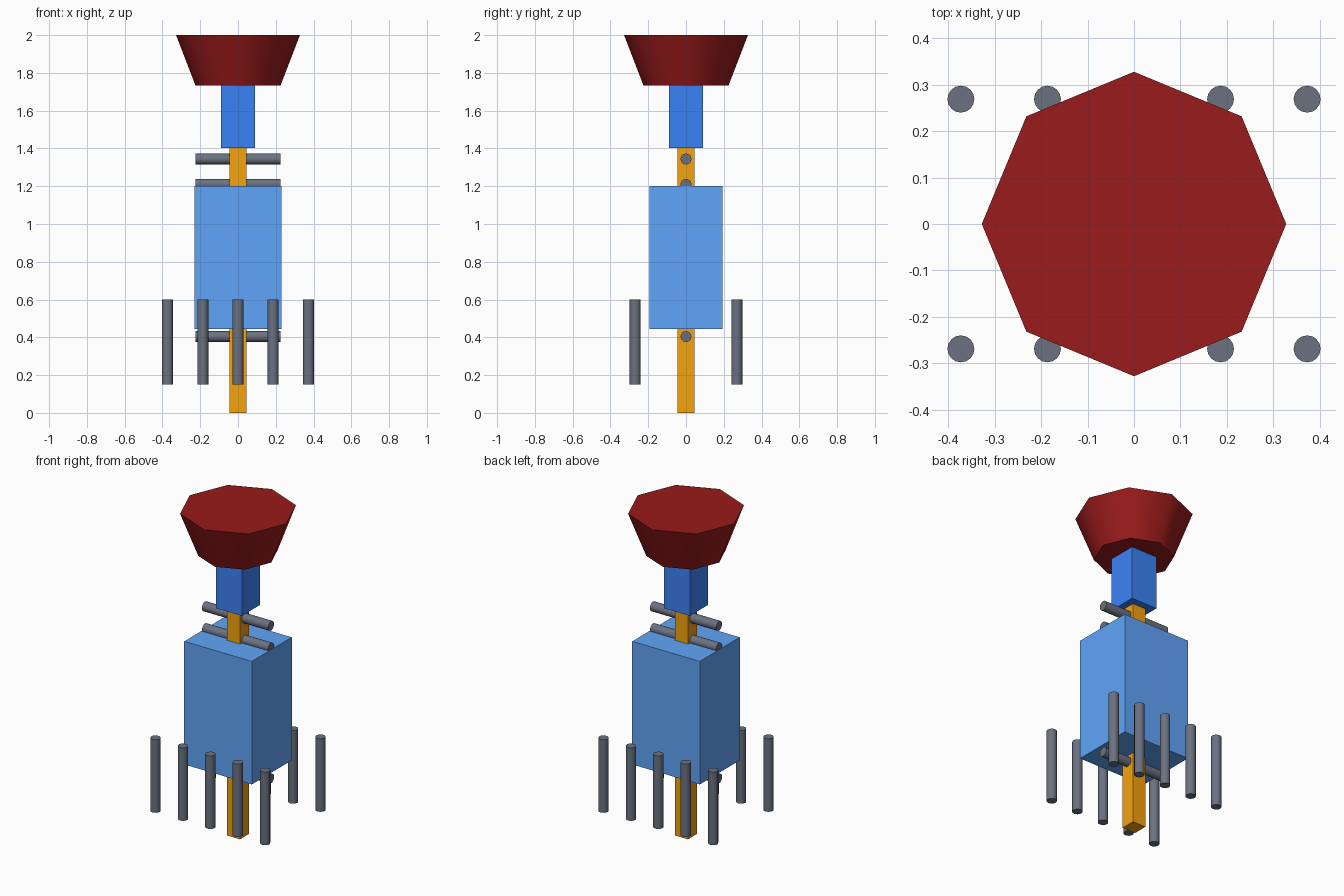
import bpy
from math import radians

if "Cube" in bpy.data.objects:
    bpy.data.objects.remove(bpy.data.objects["Cube"])


def material(name, rgb):
    m = bpy.data.materials.new(name)
    m.diffuse_color = (*rgb, 1)
    m.use_nodes = True
    m.node_tree.nodes["Principled BSDF"].inputs["Base Color"].default_value = m.diffuse_color
    return m


RED = material("dark_red", (0.319, 0.011, 0.011))
BLUE = material("blue", (0.044, 0.224, 0.92))
LIGHT_BLUE = material("light_blue", (0.117, 0.376, 0.95))
ORANGE = material("orange", (0.91, 0.37, 0.004))
SLATE = material("slate", (0.147, 0.168, 0.216))


def finish(name, mat, smooth=None):
    ob = bpy.context.object
    ob.name = ob.data.name = name
    ob.data.materials.append(mat)
    if smooth:
        bpy.ops.object.shade_smooth_by_angle(angle=radians(smooth))
    return ob


def box(name, half_x, half_y, z0, z1, mat):
    bpy.ops.mesh.primitive_cube_add(size=1, location=(0, 0, (z0 + z1) / 2))
    bpy.context.object.scale = (2 * half_x, 2 * half_y, z1 - z0)
    bpy.ops.object.transform_apply(location=False, rotation=False, scale=True)
    return finish(name, mat)


def rod(name, center, length, rotation=(0, 0, 0)):
    bpy.ops.mesh.primitive_cylinder_add(vertices=16, radius=0.029, depth=length,
                                        location=center, rotation=rotation)
    return finish(name, SLATE, 40)


# Central post, body block and neck
box("post", 0.045, 0.045, 0.0, 1.405, ORANGE)
box("body", 0.23, 0.194, 0.444, 1.201, LIGHT_BLUE)
box("neck", 0.089, 0.089, 1.403, 1.733, BLUE)

# Flared eight-sided head
bpy.ops.mesh.primitive_cone_add(vertices=8, radius1=0.225, radius2=0.328,
                                depth=0.267, location=(0, 0, 1.8665))
finish("head", RED, 50)

# Evenly spaced rungs across the post; the middle ones run inside the body
RUNGS = 8
for i in range(RUNGS):
    z = 0.404 + i * (1.344 - 0.404) / (RUNGS - 1)
    rod(f"rung_{i + 1}", (0, 0, z), 0.45, (0, radians(90), 0))

# Upright rods in a row at the front and the back
for side, y in (("front", -0.269), ("back", 0.269)):
    for i in range(5):
        rod(f"{side}_upright_{i + 1}", ((i - 2) * 0.1865, y, 0.375), 0.449)
